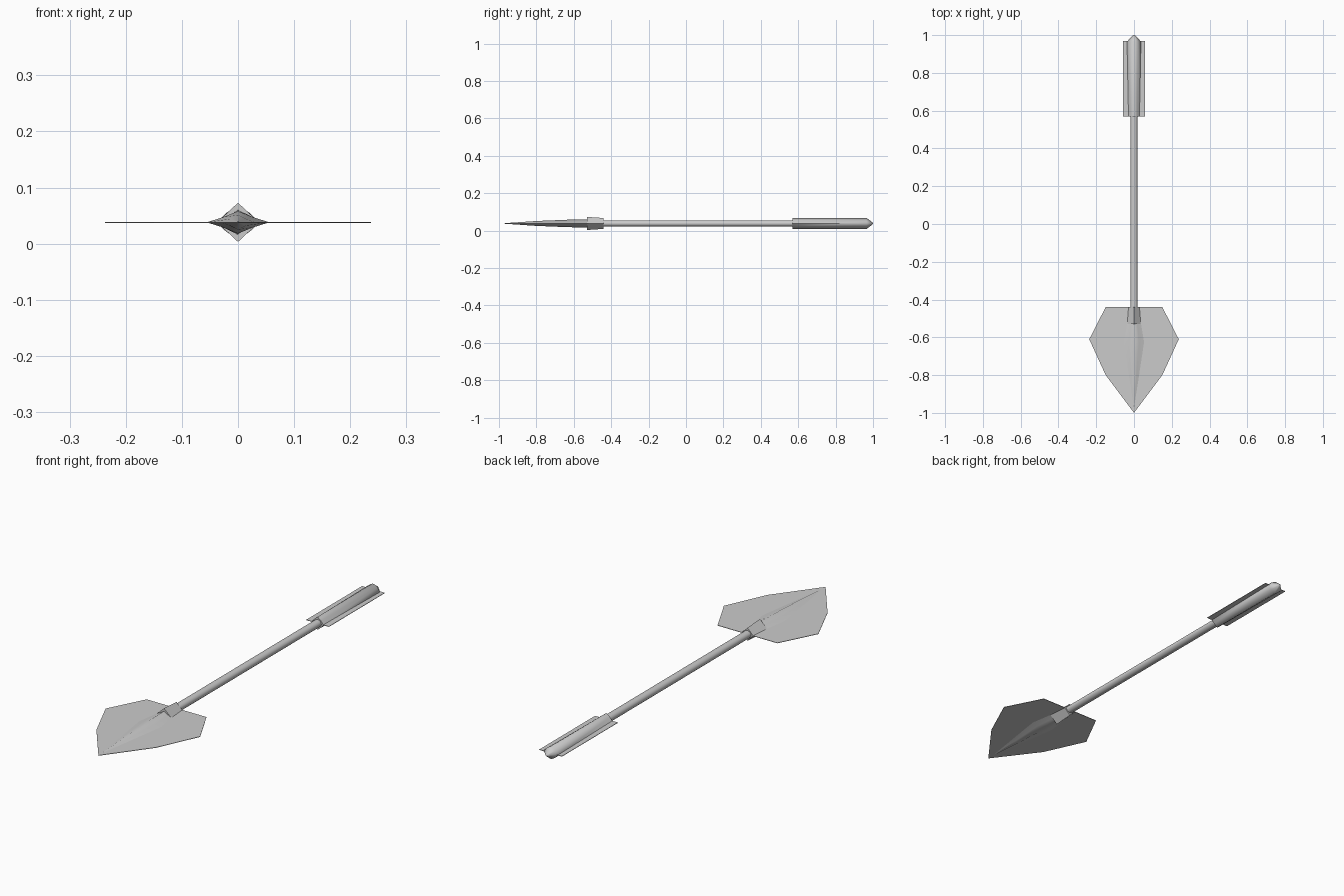
import bpy, bmesh, math

cube = bpy.data.objects.get("Cube")
if cube:
    bpy.data.objects.remove(cube, do_unlink=True)

Z = 0.038  # height of the shovel's long axis

grey = bpy.data.materials.new("plain grey")
grey.use_nodes = True
colour = (0.6, 0.6, 0.6, 1)
grey.diffuse_color = colour
grey.node_tree.nodes["Principled BSDF"].inputs["Base Color"].default_value = colour


def finish(name, bm, smooth):
    bmesh.ops.recalc_face_normals(bm, faces=bm.faces)
    mesh = bpy.data.meshes.new(name)
    bm.to_mesh(mesh)
    bm.free()
    mesh.materials.append(grey)
    obj = bpy.data.objects.new(name, mesh)
    bpy.context.collection.objects.link(obj)
    if smooth:
        bpy.ops.object.select_all(action='DESELECT')
        obj.select_set(True)
        bpy.context.view_layer.objects.active = obj
        bpy.ops.object.shade_smooth_by_angle(angle=math.radians(80))
    return obj


def loft(name, stations, power, sides=8):
    """Loft sections (y, half width, half height); power 1 is round, 2 a diamond."""
    bm = bmesh.new()
    rings = []
    for y, hx, hz in stations:
        ring = []
        for i in range(sides):
            a = 2 * math.pi * i / sides
            c, s = math.cos(a), math.sin(a)
            ring.append(bm.verts.new((hx * math.copysign(abs(c) ** power, c), y,
                                      Z + hz * math.copysign(abs(s) ** power, s))))
        rings.append(ring)
    for r, q in zip(rings, rings[1:]):
        for i in range(sides):
            j = (i + 1) % sides
            bm.faces.new((r[i], r[j], q[j], q[i]))
    bm.faces.new(rings[0])
    bm.faces.new(rings[-1])
    return finish(name, bm, True)


def plate(name, outline, thickness):
    """Flat plate mirrored in x; the outline lists its +x side from front to back."""
    pts = outline + [(-x, y) for x, y in reversed(outline) if x > 0]
    bm = bmesh.new()
    low = [bm.verts.new((x, y, Z - thickness / 2)) for x, y in pts]
    top = [bm.verts.new((x, y, Z + thickness / 2)) for x, y in pts]
    bm.faces.new(low)
    bm.faces.new(top)
    for i in range(len(pts)):
        j = (i + 1) % len(pts)
        bm.faces.new((low[i], low[j], top[j], top[i]))
    return finish(name, bm, False)


# Blade with its tapering central ridge
plate("blade", [(0, -1.0), (0.15, -0.80), (0.237, -0.61), (0.15, -0.44)], 0.002)
loft("blade_ridge", [(-0.97, 0.003, 0.0015), (-0.80, 0.030, 0.013),
                     (-0.63, 0.056, 0.020), (-0.52, 0.038, 0.022)], 2.2)

# Socket joining blade and shaft
loft("socket", [(-0.53, 0.037, 0.035), (-0.44, 0.030, 0.029)], 2)

# Shaft
loft("shaft", [(-0.46, 0.019, 0.017), (0.60, 0.019, 0.017)], 1, 12)

# Grip body with pointed end, and its thin side flanges
loft("grip", [(0.57, 0.030, 0.029), (0.965, 0.038, 0.030), (1.0, 0.004, 0.003)], 1.7)
plate("grip_flanges", [(0.057, 0.57), (0.057, 0.97)], 0.002)
